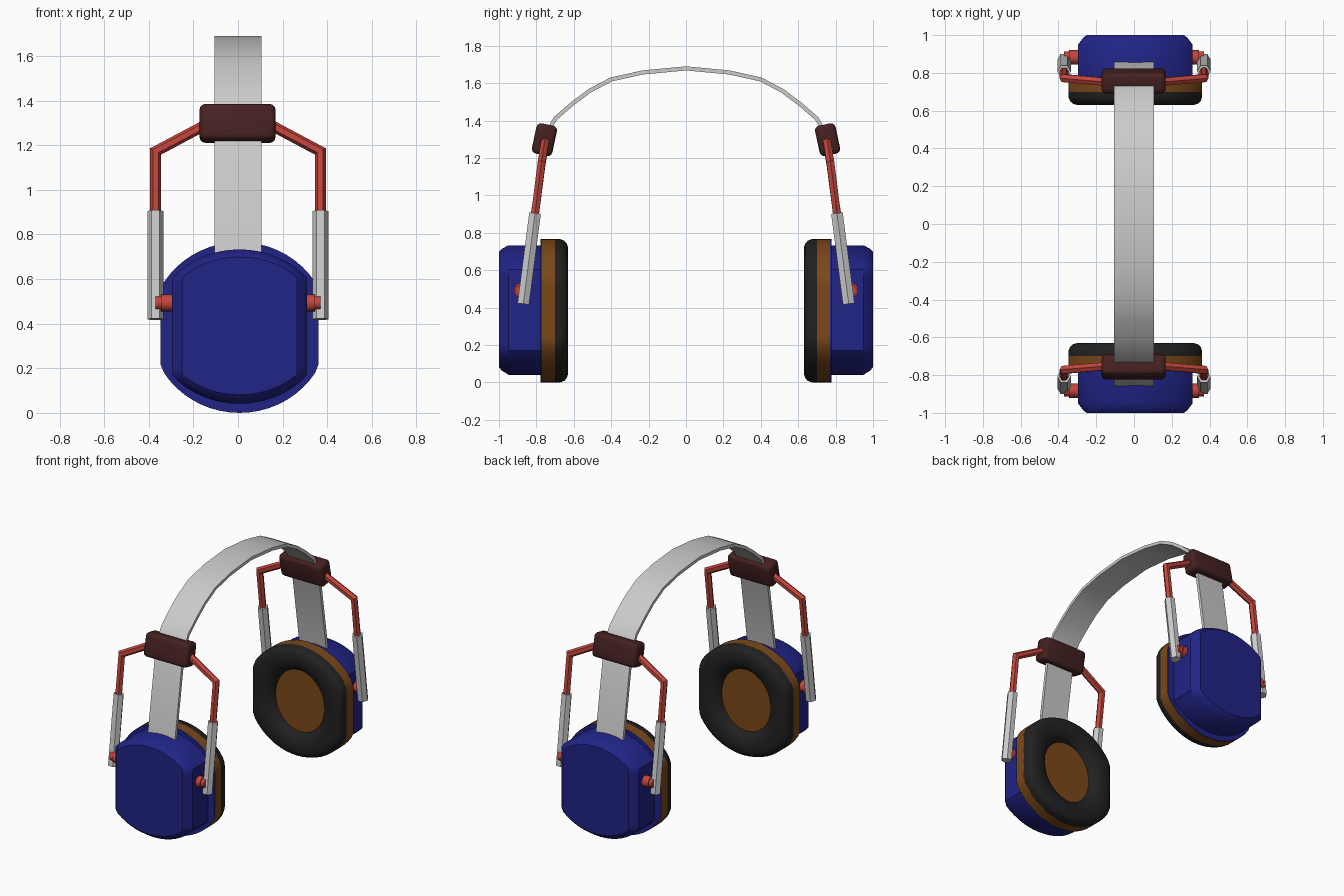
import bpy, bmesh
from math import sin, cos, pi, radians
from mathutils import Vector, Matrix

if "Cube" in bpy.data.objects:
    bpy.data.objects.remove(bpy.data.objects["Cube"])

def material(name, rgb):
    m = bpy.data.materials.new(name)
    m.diffuse_color = (*rgb, 1)
    m.use_nodes = True
    m.node_tree.nodes["Principled BSDF"].inputs["Base Color"].default_value = m.diffuse_color
    return m

BLUE = material("blue", (0.015, 0.017, 0.24))
ORANGE = material("orange", (0.2, 0.065, 0.01))
BLACK = material("black", (0.015, 0.015, 0.015))
RED = material("red", (0.55, 0.06, 0.045))
MAROON = material("maroon", (0.06, 0.015, 0.015))

def finish(name, bm, mat=None):
    bmesh.ops.recalc_face_normals(bm, faces=bm.faces)
    me = bpy.data.meshes.new(name)
    bm.to_mesh(me)
    bm.free()
    ob = bpy.data.objects.new(name, me)
    bpy.context.collection.objects.link(ob)
    if mat:
        me.materials.append(mat)
    return ob

def loft(name, rings, mat=None):
    bm = bmesh.new()
    vs = [[bm.verts.new(p) for p in r] for r in rings]
    n = len(vs[0])
    for a, b in zip(vs, vs[1:]):
        for i in range(n):
            j = (i + 1) % n
            bm.faces.new((a[i], a[j], b[j], b[i]))
    bm.faces.new(vs[0])
    bm.faces.new(vs[-1])
    return finish(name, bm, mat)

def tube(name, path, r, sides, mat=None):
    pts = [Vector(p) for p in path]
    rings = []
    for i, p in enumerate(pts):
        d0 = (p - pts[max(i - 1, 0)]).normalized()
        d1 = (pts[min(i + 1, len(pts) - 1)] - p).normalized()
        t = (d0 + d1).normalized()
        miter = 1 / t.dot(d1 if d1.length else d0)
        n = Vector((0, 1, 0))
        n = (n - t * n.dot(t)).normalized()
        u = t.cross(n) * miter
        rings.append([p + r * (u * cos(2 * pi * k / sides) + n * sin(2 * pi * k / sides))
                      for k in range(sides)])
    return loft(name, rings, mat)

# ellipse with its left and right sides cut straight
def outline(y, a, b, clip, zc=0.383, n=56):
    return [Vector((0.007 + max(-clip, min(clip, a * cos(2 * pi * i / n))), y,
                    zc + b * sin(2 * pi * i / n))) for i in range(n)]

def rim(y):
    return outline(y, 0.40, 0.383, 0.354)

for side, s in (("front", -1), ("back", 1)):
    # ear cup shell with a thin flange
    def body(y):
        return outline(y * s, 0.39, 0.346, 0.303, 0.387)
    loft(f"{side}_ear_cup", [rim(0.77 * s), rim(0.778 * s), body(0.778), body(0.95),
         outline(0.985 * s, 0.375, 0.325, 0.277, 0.389),
         outline(1.0 * s, 0.363, 0.309, 0.258, 0.39)], BLUE)
    # baffle plate
    loft(f"{side}_baffle", [rim(0.775 * s), rim(0.70 * s)], ORANGE)

    # padded ear cushion, blending from the rim to an oval opening
    profile = [(0, 0.705), (0, 0.672), (0.05, 0.651), (0.14, 0.637), (0.28, 0.63),
               (0.52, 0.63), (0.72, 0.637), (0.87, 0.655), (0.97, 0.68), (1, 0.705)]
    rings = []
    for f, y in profile:
        outer, hole = rim(y * s), outline(y * s, 0.19, 0.215, 1)
        rings.append([p.lerp(q, f) for p, q in zip(outer, hole)])
    cushion = loft(f"{side}_cushion", rings, BLACK)
    bm = bmesh.new()
    bm.from_mesh(cushion.data)
    bmesh.ops.delete(bm, geom=[f for f in bm.faces if len(f.verts) > 4], context='FACES_ONLY')
    bm.to_mesh(cushion.data)
    bm.free()
    # oval floor of the opening
    loft(f"{side}_inner_pad", [outline(0.71 * s, 0.2, 0.225, 1),
                               outline(0.688 * s, 0.2, 0.225, 1)], ORANGE)

    # clamp on the headband
    bm = bmesh.new()
    bmesh.ops.create_cube(bm, size=1)
    bmesh.ops.scale(bm, vec=(0.34, 0.112, 0.165), verts=bm.verts)
    bmesh.ops.bevel(bm, geom=bm.edges[:], offset=0.025, segments=3, profile=0.5,
                    affect='EDGES')
    bmesh.ops.transform(bm, verts=bm.verts, matrix=Matrix.Translation((-0.002, 0.757 * s, 1.298))
                        @ Matrix.Rotation(radians(12) * s, 4, 'X'))
    finish(f"{side}_clamp", bm, MAROON)

    # yoke rods, sleeves and pivots on both sides of the cup
    for hand, x in (("left", -1), ("right", 1)):
        tube(f"{side}_{hand}_rod", [(0.12 * x, 0.75 * s, 1.305), (0.37 * x, 0.772 * s, 1.172),
             (0.37 * x, 0.82 * s, 0.8)], 0.024, 6, RED)
        tube(f"{side}_{hand}_sleeve", [(0.37 * x, 0.807 * s, 0.905),
             (0.37 * x, 0.87 * s, 0.42)], 0.036, 6)
        tube(f"{side}_{hand}_pivot_base", [(0.28 * x, 0.882 * s, 0.493),
             (0.345 * x, 0.882 * s, 0.493)], 0.038, 16, RED)
        tube(f"{side}_{hand}_pivot_pin", [(0.34 * x, 0.882 * s, 0.493),
             (0.37 * x, 0.882 * s, 0.493)], 0.03, 16, RED)

# spring headband, a flat strip swept over the head
half = [(0.85, 0.70), (0.757, 1.30), (0.70, 1.41), (0.61, 1.488), (0.517, 1.558),
        (0.40, 1.62), (0.233, 1.657)]
path = [Vector(p) for p in half] + [Vector((0, 1.679))] + [Vector((-y, z)) for y, z in half[::-1]]
rings = []
for i, p in enumerate(path):
    t = (path[min(i + 1, len(path) - 1)] - path[max(i - 1, 0)]).normalized()
    n = Vector((t.y, -t.x)) * 0.011
    rings.append([(x, p.x + k * n.x, p.y + k * n.y)
                  for x, k in ((-0.106, 1), (0.106, 1), (0.106, -1), (-0.106, -1))])
loft("headband", rings)

# smooth shading with sharp edges kept
for ob in bpy.context.scene.objects:
    ob.select_set(True)
    bpy.context.view_layer.objects.active = ob
bpy.ops.object.shade_smooth_by_angle(angle=radians(35))
